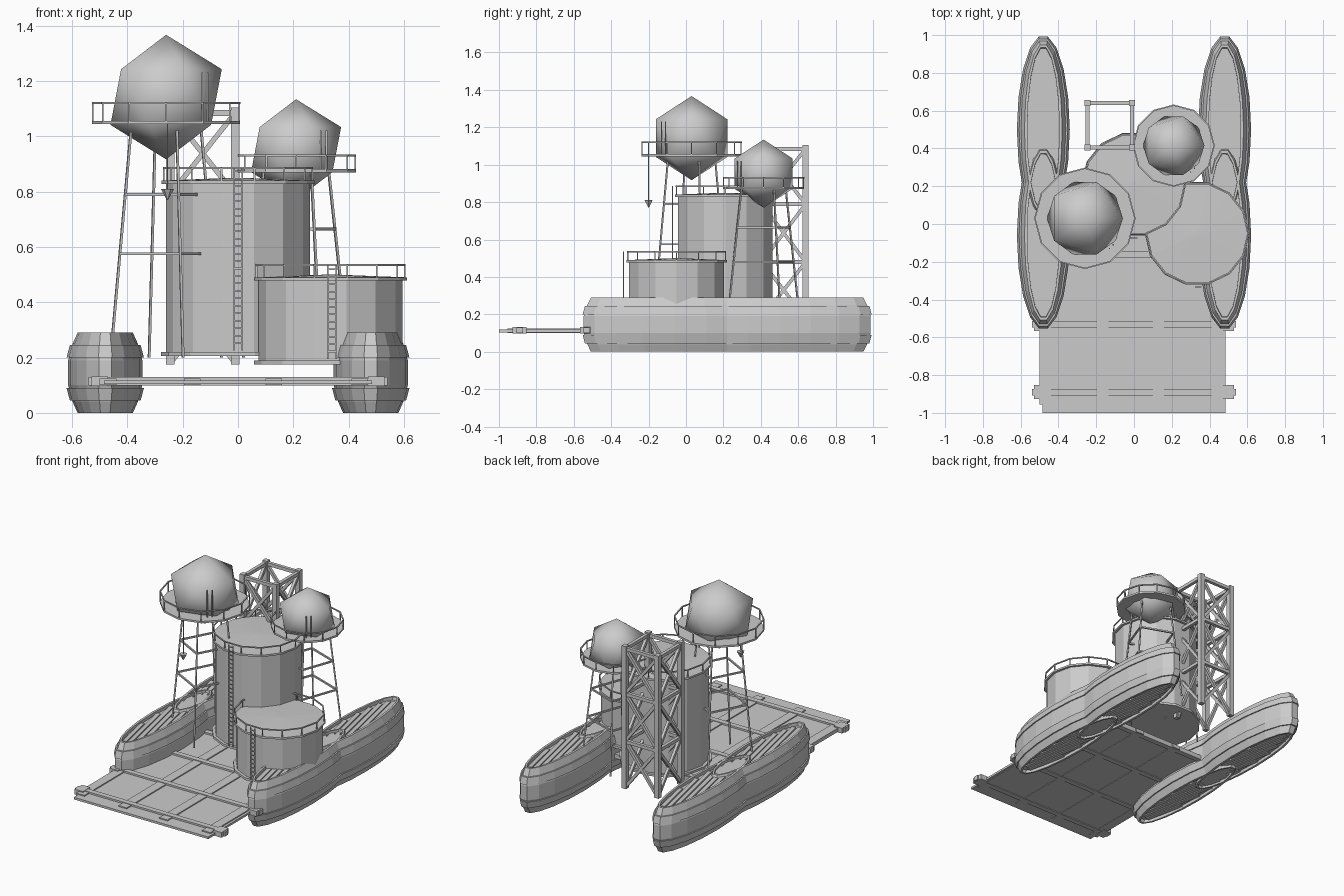
import bpy, bmesh, math
from mathutils import Vector, Matrix

if "Cube" in bpy.data.objects:
    bpy.data.objects.remove(bpy.data.objects["Cube"])

steel = bpy.data.materials.new("grey steel")
steel.use_nodes = True
COLOUR = (0.6, 0.6, 0.6, 1)
steel.diffuse_color = COLOUR
steel.node_tree.nodes["Principled BSDF"].inputs["Base Color"].default_value = COLOUR


def finish(bm, name, smooth=False):
    bmesh.ops.recalc_face_normals(bm, faces=bm.faces)
    mesh = bpy.data.meshes.new(name)
    for f in bm.faces:
        f.smooth = smooth
    bm.to_mesh(mesh)
    bm.free()
    mesh.materials.append(steel)
    obj = bpy.data.objects.new(name, mesh)
    bpy.context.collection.objects.link(obj)
    return obj


def box(bm, centre, size, turn=0.0):
    m = Matrix.Translation(centre) @ Matrix.Rotation(turn, 4, 'Z') @ Matrix.Diagonal((*size, 1))
    bmesh.ops.create_cube(bm, size=1, matrix=m)


def rod(bm, a, b, r, sides=4, r2=None):
    a, b = Vector(a), Vector(b)
    d = b - a
    m = (Matrix.Translation((a + b) / 2) @ d.to_track_quat('Z', 'Y').to_matrix().to_4x4()
         @ Matrix.Rotation(math.pi / sides, 4, 'Z'))
    bmesh.ops.create_cone(bm, cap_ends=True, segments=sides, radius1=r,
                          radius2=r if r2 is None else r2, depth=d.length, matrix=m)


def loft(bm, centre, levels, n, closed=False):
    """Stack elliptical rings (rx, ry, z), capped at both ends or closed in a loop."""
    rings = []
    for rx, ry, z in levels:
        rings.append([bm.verts.new((centre[0] + rx * math.cos(math.tau * i / n),
                                    centre[1] + ry * math.sin(math.tau * i / n), z))
                      for i in range(n)])
    pairs = list(zip(rings, rings[1:]))
    if closed:
        pairs.append((rings[-1], rings[0]))
    else:
        bm.faces.new(rings[0])
        bm.faces.new(rings[-1])
    for lo, hi in pairs:
        for i in range(n):
            j = (i + 1) % n
            bm.faces.new((lo[i], lo[j], hi[j], hi[i]))


def circle(centre, r, z, n, start=0.0):
    return [Vector((centre[0] + r * math.cos(start + math.tau * i / n),
                    centre[1] + r * math.sin(start + math.tau * i / n), z)) for i in range(n)]


def railing(bm, centre, r, z0, z1, n=12):
    low, top = circle(centre, r, z0, n), circle(centre, r, z1, n)
    for i in range(n):
        rod(bm, low[i], top[i], 0.004)
        rod(bm, top[i], top[(i + 1) % n], 0.005)


# Pontoons: two overlapping long barrels on each side
HULL = [(.085, .435, .02), (.085, .44, 0), (.1, .455, 0), (.118, .475, .04), (.134, .495, .1),
        (.134, .495, .19), (.118, .475, .25), (.1, .455, .29), (.085, .44, .29), (.085, .435, .27)]
SLANT = math.radians(12)
for side, sx in (("left", 1), ("right", -1)):
    for end, cy in (("back", .5), ("front", -.06)):
        c = (sx * .48, cy)
        bm = bmesh.new()
        loft(bm, c, HULL, 18)
        finish(bm, f"{side}_{end}_pontoon")
        # Raised hoops
        bm = bmesh.new()
        for z0, z1, g0, g1 in ((.045, .09, 0, .012), (.2, .245, .012, 0)):
            loft(bm, c, [(.115, .47, z0), (.128 + g0, .488 + g0, z0),
                         (.128 + g1, .488 + g1, z1), (.115, .47, z1)], 18, closed=True)
        finish(bm, f"{side}_{end}_pontoon_hoops")
        # Slanted planks cut to the lid outline
        bm = bmesh.new()
        d = Vector((math.sin(SLANT), -math.cos(SLANT)))
        nrm = Vector((d.y, -d.x))
        rx, ry = .078, .42
        for k in range(-3, 4):
            p = nrm * k * .033
            qa = (d.x / rx) ** 2 + (d.y / ry) ** 2
            qb = 2 * (p.x * d.x / rx ** 2 + p.y * d.y / ry ** 2)
            qc = (p.x / rx) ** 2 + (p.y / ry) ** 2 - 1
            disc = qb * qb - 4 * qa * qc
            if disc <= 0:
                continue
            mid = p - d * qb / (2 * qa)
            length = math.sqrt(disc) / qa
            for z in (.273, .017):
                box(bm, (c[0] + mid.x, c[1] + mid.y, z), (.026, length * .93, .008), SLANT)
        finish(bm, f"{side}_{end}_lid_planks")

# Deck with beams
bm = bmesh.new()
box(bm, (0, -.4, .111), (.97, 1.2, .014))
finish(bm, "deck")
bm = bmesh.new()
for x in (-.47, -.165, .13, .44):
    box(bm, (x, -.37, .113), (.06, 1.17, .024))
finish(bm, "deck_long_beams")
bm = bmesh.new()
for y in (-.89, -.53, -.16, .19):
    box(bm, (0, y, .114), (1.08, .035, .03))
    for sx in (-1, 1):
        box(bm, (sx * .5, y, .114), (.06, .075, .034))
finish(bm, "deck_cross_beams")


# Storage tanks with rims, railing and ladder
def tank(name, c, r, z0, z1, ladder_x):
    n = 14
    bm = bmesh.new()
    loft(bm, c, [(r + .01, r + .01, z0), (r + .01, r + .01, z0 + .015), (r - .008, r - .008, z0 + .015),
                 (r - .008, r - .008, z1 - .012), (r + .008, r + .008, z1 - .012),
                 (r + .008, r + .008, z1), (.02, .02, z1 + .01)], n)
    finish(bm, name)
    bm = bmesh.new()
    railing(bm, c, r, z1, z1 + .045, n)
    finish(bm, name + "_railing")
    bm = bmesh.new()
    y = c[1] - r - .015
    top = z1 + .045
    for dx in (-.015, .015):
        rod(bm, (ladder_x + dx, y, z0 + .02), (ladder_x + dx, y, top), .004)
    steps = int((top - z0) / .027)
    for i in range(1, steps):
        z = z0 + .02 + i * .027
        rod(bm, (ladder_x - .015, y, z), (ladder_x + .015, y, z), .004)
    finish(bm, name + "_ladder")


tank("tall_tank", (0, .21), .268, .205, .84, 0)
tank("short_tank", (.335, -.05), .268, .175, .49, .34)


# Round vessels on legs with a ring walkway
def water_tower(name, c, r, z, deck_z, rail_z, deck_r, braces, start, vent):
    bm = bmesh.new()
    bmesh.ops.create_icosphere(bm, subdivisions=1, radius=r, matrix=Matrix.Translation((*c, z)))
    finish(bm, name + "_vessel", smooth=True)

    bm = bmesh.new()
    inner = r * .78
    loft(bm, c, [(inner, inner, deck_z - .006), (deck_r, deck_r, deck_z - .006),
                 (deck_r, deck_r, deck_z + .006), (inner, inner, deck_z + .006)], 12, closed=True)
    railing(bm, c, deck_r - .003, deck_z, rail_z)
    finish(bm, name + "_walkway")

    bm = bmesh.new()
    top_z, foot_z = deck_z, .2
    tops, feet = circle(c, .13, top_z, 4, start), circle(c, .21, foot_z, 4, start)
    for a, b in zip(tops, feet):
        rod(bm, a, b, .006)
    for bz in braces:
        t = (top_z - bz) / (top_z - foot_z)
        pts = [a.lerp(b, t) for a, b in zip(tops, feet)]
        for i in range(4):
            rod(bm, pts[i], pts[(i + 1) % 4], .007)
    finish(bm, name + "_legs")

    bm = bmesh.new()
    for k in (-.01, .01):
        x, y = c[0] + vent[0] + k, c[1] + vent[1] + k
        rod(bm, (x, y, deck_z), (x, y, deck_z + r * .8), .004)
    finish(bm, name + "_vent_pipes")


water_tower("big", (-.26, .03), .225, 1.142, 1.05, 1.12, .268, (.79, .575), math.radians(17), (.14, -.15))
water_tower("small", (.21, .415), .182, .952, .875, .93, .217, (.665, .48), math.radians(25), (.1, -.13))

# Hanging weight under the big walkway
bm = bmesh.new()
rod(bm, (-.255, -.2, .77), (-.255, -.2, .81), .002, 6, .024)
rod(bm, (-.255, -.2, .81), (-.255, -.2, 1.05), .003)
finish(bm, "hanging_weight")

# Lattice mast behind the tanks
bm = bmesh.new()
corners = [(-.245, .405), (-.01, .405), (-.01, .64), (-.245, .64)]
levels = [.18, .48, .79, 1.085]
for x, y in corners:
    box(bm, (x, y, .64), (.032, .032, .93))
finish(bm, "mast_posts")
bm = bmesh.new()
for i, (x, y) in enumerate(corners):
    u, v = corners[(i + 1) % 4]
    for z in levels[1:]:
        rod(bm, (x, y, z), (u, v, z), .015)
    for z0, z1 in zip(levels, levels[1:]):
        rod(bm, (x, y, z0), (u, v, z1), .013)
        rod(bm, (x, y, z1), (u, v, z0), .013)
finish(bm, "mast_braces")
